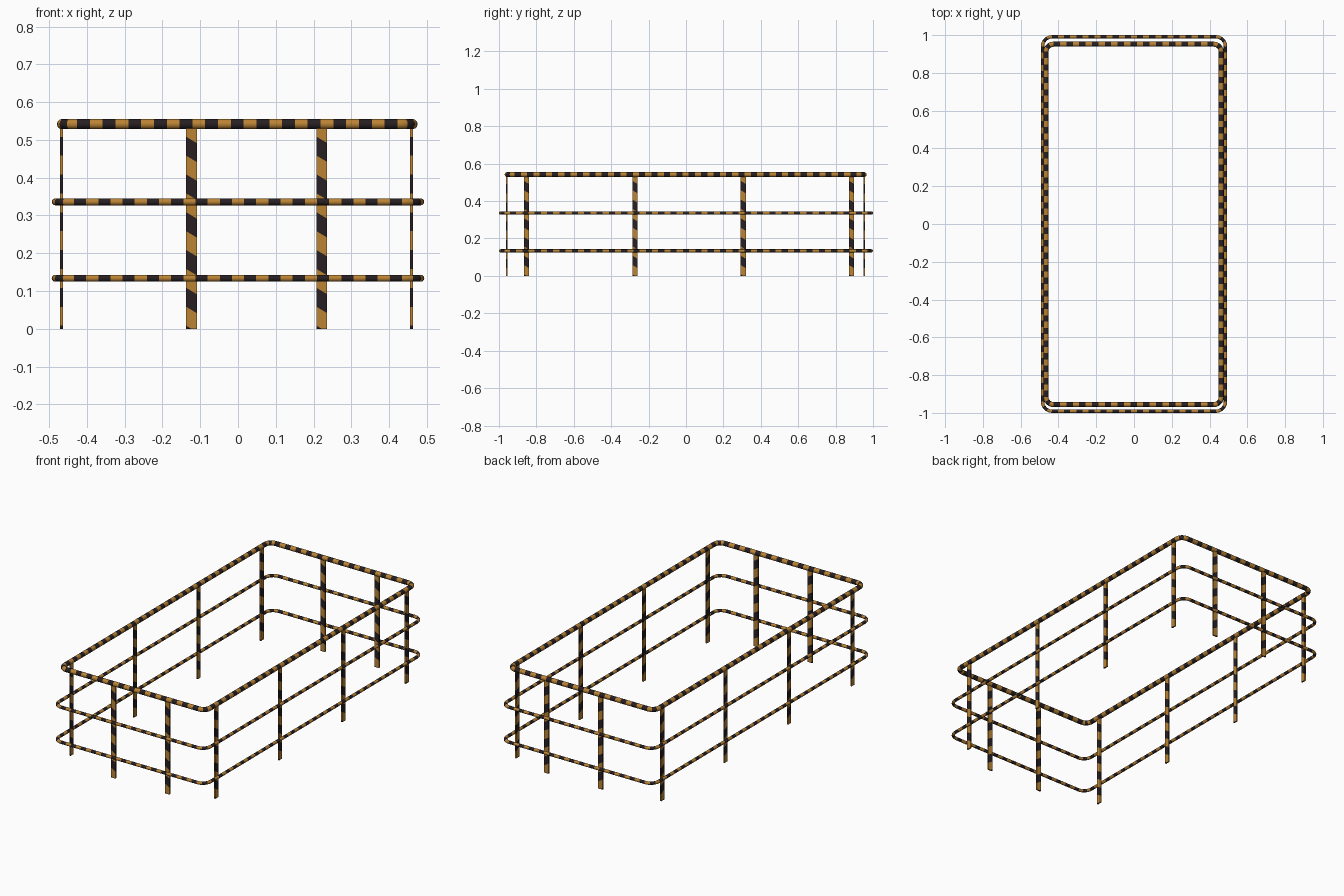
import bpy, bmesh, math
from mathutils import Vector

if "Cube" in bpy.data.objects:
    bpy.data.objects.remove(bpy.data.objects["Cube"])


def material(name, rgb):
    m = bpy.data.materials.new(name)
    m.diffuse_color = (*rgb, 1)
    m.use_nodes = True
    m.node_tree.nodes["Principled BSDF"].inputs["Base Color"].default_value = m.diffuse_color
    return m


MATS = [material("orange_paint", (0.50, 0.23, 0.035)),
        material("dark_paint", (0.020, 0.014, 0.016))]
STRIPE = 0.033


def finish(bm, name):
    bmesh.ops.recalc_face_normals(bm, faces=bm.faces)
    me = bpy.data.meshes.new(name)
    bm.to_mesh(me)
    bm.free()
    for m in MATS:
        me.materials.append(m)
    ob = bpy.data.objects.new(name, me)
    bpy.context.collection.objects.link(ob)
    return ob


def odd(length):
    return 2 * int(length / STRIPE / 2) + 1


def rail(name, hx, hy, z, radius, corner, cx=0, cy=0, sides=12):
    """Striped tube following a rounded rectangle."""
    path = []  # (point, outward direction, stripe colour)
    corners = [(1, 1), (-1, 1), (-1, -1), (1, -1)]
    for i, (sx, sy) in enumerate(corners):
        c = Vector((cx + sx * (hx - corner), cy + sy * (hy - corner), z))
        a0 = i * math.pi / 2
        # corner arc: orange, dark, orange in six steps
        for k in range(6):
            a = a0 + k * math.pi / 12
            d = Vector((math.cos(a), math.sin(a), 0))
            path.append((c + d * corner, d, (0, 0, 1, 1, 0, 0)[k]))
        # straight run up to the next corner, dark at both ends
        d = Vector((math.cos(a0 + math.pi / 2), math.sin(a0 + math.pi / 2), 0))
        run = 2 * ((hx if i % 2 == 0 else hy) - corner)
        n = odd(run)
        t = Vector((-d.y, d.x, 0))
        for k in range(n):
            path.append((c + d * corner + t * (run * k / n), d, 1 - k % 2))
    bm = bmesh.new()
    rings = []
    for p, d, _ in path:
        rings.append([bm.verts.new(p + radius * (d * math.cos(a) + Vector((0, 0, math.sin(a)))))
                      for a in (2 * math.pi * s / sides for s in range(sides))])
    for i, (_, _, colour) in enumerate(path):
        r, q = rings[i], rings[(i + 1) % len(rings)]
        for s in range(sides):
            e = (s + 1) % sides
            f = bm.faces.new((r[s], q[s], q[e], r[e]))
            f.material_index = colour
            f.smooth = True
    return finish(bm, name)


def post(name, x, y, along_x, height=0.54, width=0.028, thick=0.008, period=0.1):
    """Flat upright with diagonal stripes cut into it."""
    bm = bmesh.new()
    bmesh.ops.create_cube(bm, size=1)
    sx, sy = (width, thick) if along_x else (thick, width)
    for v in bm.verts:
        v.co = Vector((v.co.x * sx, v.co.y * sy, (v.co.z + 0.5) * height))
    n = Vector((0.6, 0, 1)) if along_x else Vector((0, 0.6, 1))
    half = period / 2
    for k in range(-1, int(height / half) + 2):
        bmesh.ops.bisect_plane(bm, geom=bm.verts[:] + bm.edges[:] + bm.faces[:],
                               plane_co=(0, 0, k * half), plane_no=n)
    for f in bm.faces:
        f.material_index = math.floor(f.calc_center_median().dot(n) / half) % 2
    bmesh.ops.translate(bm, verts=bm.verts, vec=(x, y, 0))
    return finish(bm, name)


# horizontal rails
rail("top_handrail", 0.464, 0.954, 0.542, 0.0135, 0.04, cx=-0.002, cy=-0.002)
rail("middle_rail", 0.484, 0.991, 0.336, 0.009, 0.05)
rail("lower_rail", 0.484, 0.991, 0.134, 0.009, 0.05)

# uprights on the long sides
for side, x in (("left", -0.467), ("right", 0.459)):
    for i, y in enumerate((-0.853, -0.273, 0.306, 0.885)):
        post(f"{side}_post_{i + 1}", x, y, False)

# uprights on the short ends
for end, y in (("front", -0.959), ("back", 0.954)):
    for i, x in enumerate((-0.123, 0.222)):
        post(f"{end}_post_{i + 1}", x, y, True)
